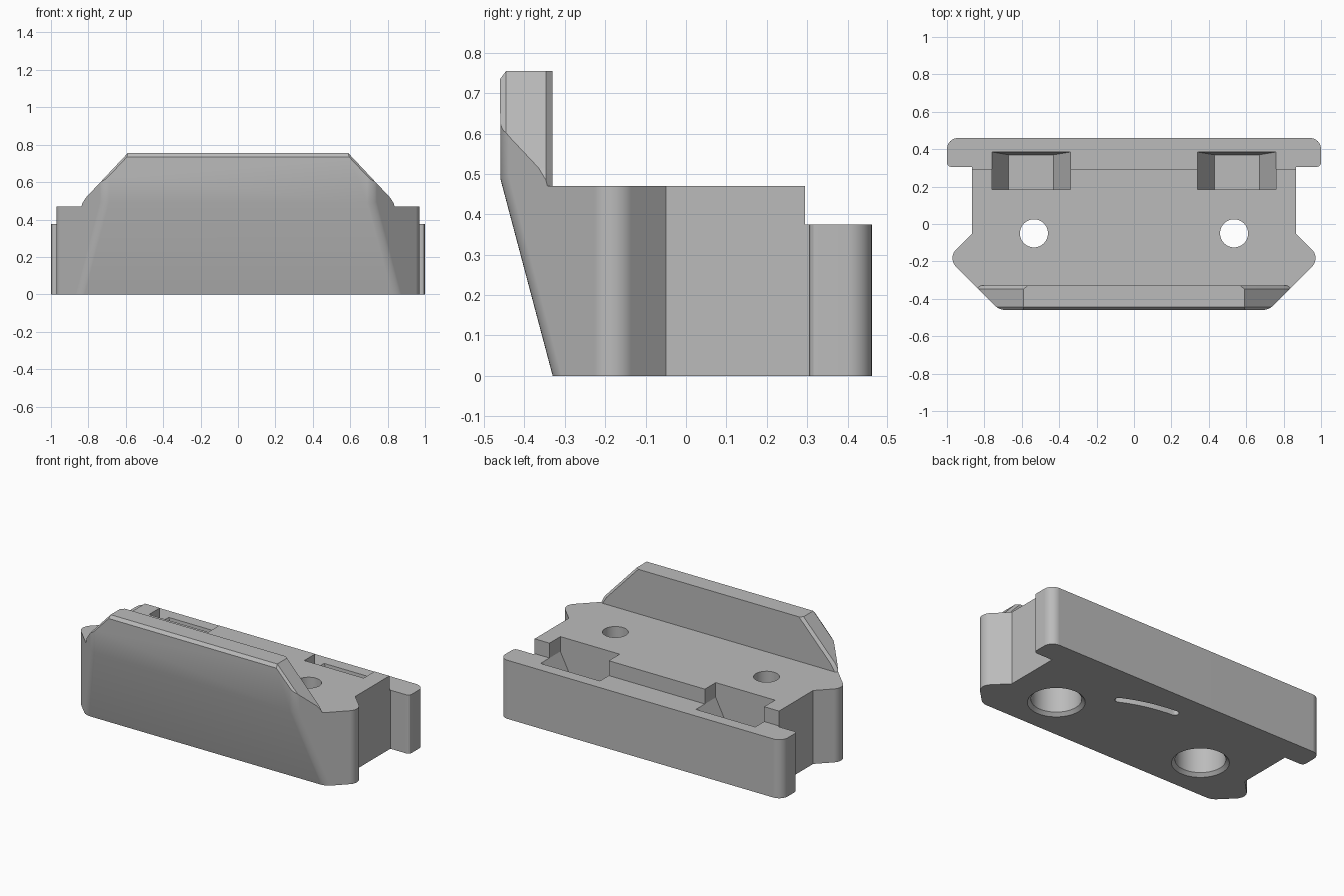
import bpy, bmesh
from math import cos, sin, pi, radians
from mathutils import Vector

if "Cube" in bpy.data.objects:
    bpy.data.objects.remove(bpy.data.objects["Cube"])

grey = bpy.data.materials.new("plain_grey")
grey.use_nodes = True
grey.diffuse_color = (0.5, 0.5, 0.5, 1)
grey.node_tree.nodes["Principled BSDF"].inputs["Base Color"].default_value = grey.diffuse_color


def finish(bm, name):
    bmesh.ops.recalc_face_normals(bm, faces=bm.faces)
    mesh = bpy.data.meshes.new(name)
    bm.to_mesh(mesh)
    bm.free()
    ob = bpy.data.objects.new(name, mesh)
    bpy.context.collection.objects.link(ob)
    mesh.materials.append(grey)
    return ob


def loft(sections):
    """Closed solid through a list of matching point loops."""
    bm = bmesh.new()
    rings = [[bm.verts.new(p) for p in s] for s in sections]
    n = len(rings[0])
    for a, b in zip(rings, rings[1:]):
        for i in range(n):
            j = (i + 1) % n
            bm.faces.new((a[i], a[j], b[j], b[i]))
    bm.faces.new(rings[0])
    bm.faces.new(rings[-1])
    return bm


def rect(x0, x1, y0, y1, z):
    return [(x0, y0, z), (x1, y0, z), (x1, y1, z), (x0, y1, z)]


def circle(x, y, r, z, n=48):
    return [(x + r * cos(2 * pi * i / n), y + r * sin(2 * pi * i / n), z) for i in range(n)]


# Plan outline of the whole block, raised to the lip height
half = [(0.72, -0.46), (0.9975, -0.1825), (0.865, -0.05),
        (0.865, 0.305), (1, 0.305), (1, 0.46)]
plan = half + [(-x, y) for x, y in reversed(half)]
bm = loft([[(x, y, z) for x, y in plan] for z in (0, 0.755)])
bmesh.ops.recalc_face_normals(bm, faces=bm.faces)

# Sloped front
cut = bmesh.ops.bisect_plane(bm, geom=bm.verts[:] + bm.edges[:] + bm.faces[:],
                             plane_co=(0, -0.46, 0.49), plane_no=(0, -0.49, -0.13),
                             clear_outer=True)
bmesh.ops.edgeloop_fill(bm, edges=[e for e in cut["geom_cut"] if isinstance(e, bmesh.types.BMEdge)])
bmesh.ops.recalc_face_normals(bm, faces=bm.faces)


def round_edges(rule, size, segments):
    picked = []
    for e in bm.edges:
        a, b = e.verts
        if abs(a.co.z - b.co.z) > 0.1 and rule((a.co + b.co) / 2):
            picked.append(e)
    bmesh.ops.bevel(bm, geom=picked, offset=size, offset_type='OFFSET', segments=segments,
                    profile=0.5, affect='EDGES', clamp_overlap=False)


# Rounded upright corners
round_edges(lambda m: m.y < -0.3, 0.03, 5)
round_edges(lambda m: abs(m.x) > 0.98 and -0.3 < m.y < 0, 0.065, 10)
round_edges(lambda m: abs(m.x) > 0.98 and 0.25 < m.y < 0.4, 0.022, 3)
round_edges(lambda m: abs(m.x) > 0.98 and m.y > 0.4, 0.06, 8)

# Chamfer around the underside
bm.normal_update()
base = [f for f in bm.faces if f.normal.z < -0.9]
rim = {v for f in base for v in f.verts}
bmesh.ops.inset_region(bm, faces=base, thickness=0.02, use_even_offset=True, use_boundary=True)
for v in rim:
    if not any(f in base for f in v.link_faces):
        v.co.z = 0.02
for f in base:
    for v in f.verts:
        v.co.z = 0
body = finish(bm, "block_body")


def carve(bm):
    """Subtract a solid from the body."""
    cutter = finish(bm, "cutter")
    cutter.hide_render = True
    mod = body.modifiers.new("carve", 'BOOLEAN')
    mod.operation, mod.solver, mod.object = 'DIFFERENCE', 'EXACT', cutter
    bpy.context.view_layer.objects.active = body
    bpy.ops.object.modifier_apply(modifier=mod.name)
    bpy.data.objects.remove(cutter)


# Deck behind the lip, and the lower back rail
carve(loft([rect(-1.2, 1.2, -0.33, 0.6, z) for z in (0.47, 1)]))
carve(loft([rect(-1.2, 1.2, 0.295, 0.6, z) for z in (0.375, 1)]))

# Chamfer on the top front edge of the lip
carve(loft([[(x, -0.47, 0.7217), (x, -0.435, 0.7683), (x, -0.47, 0.7683)] for x in (-1.2, 1.2)]))

# Sloped lip ends, with chamfered front and back edges
slope = [(0.57, 0.776), (0.815, 0.515), (0.842, 0.47), (1.2, 0.47), (1.2, 0.776)]
for side in (1, -1):
    carve(loft([[(side * (x - d), y, z) for x, z in slope]
                for y, d in ((-0.475, 0.03), (-0.445, 0), (-0.347, 0), (-0.32, 0.034))]))

for side in (1, -1):
    # Tapered pocket between deck and rail
    p = side * 0.55
    carve(loft([rect(p - 0.12, p + 0.12, 0.185, 0.37, 0.2),
                rect(p - 0.21, p + 0.21, 0.185, 0.385, 0.375),
                rect(p - 0.21, p + 0.21, 0.185, 0.385, 0.6)]))
    # Screw hole with a chamfered counterbore
    h = side * 0.535
    carve(loft([circle(h, -0.05, r, z) for r, z in
                ((0.175, -0.01), (0.145, 0.02), (0.145, 0.33), (0.075, 0.33), (0.075, 0.6))]))

# Curved slot in the underside
a, b, c = Vector((0.28, 0.2)), Vector((0.13, 0.275)), Vector((-0.06, 0.29))
path = [a.lerp(b, t / 10).lerp(b.lerp(c, t / 10), t / 10) for t in range(11)]
left, right = [], []
for i, p in enumerate(path):
    d = (path[min(i + 1, 10)] - path[max(i - 1, 0)]).normalized() * 0.024
    n = Vector((-d.y, d.x))
    left.append(p + n)
    right.append(p - n)
    if i in (0, 10):
        s = -1 if i == 0 else 1
        cap = [p + n * cos(k * pi / 6) + d * s * sin(k * pi / 6) for k in range(1, 6)]
        if i == 0:
            start = cap[::-1]
        else:
            end = cap
loop = left + end + right[::-1] + start
carve(loft([[(p.x, p.y, z) for p in loop] for z in (-0.02, 0.1)]))

# Smooth rounded parts, keep machined edges crisp
bpy.ops.object.select_all(action='DESELECT')
body.select_set(True)
bpy.context.view_layer.objects.active = body
bpy.ops.object.shade_smooth_by_angle(angle=radians(22))
weighted = body.modifiers.new("weighted_normals", 'WEIGHTED_NORMAL')
weighted.keep_sharp = True
